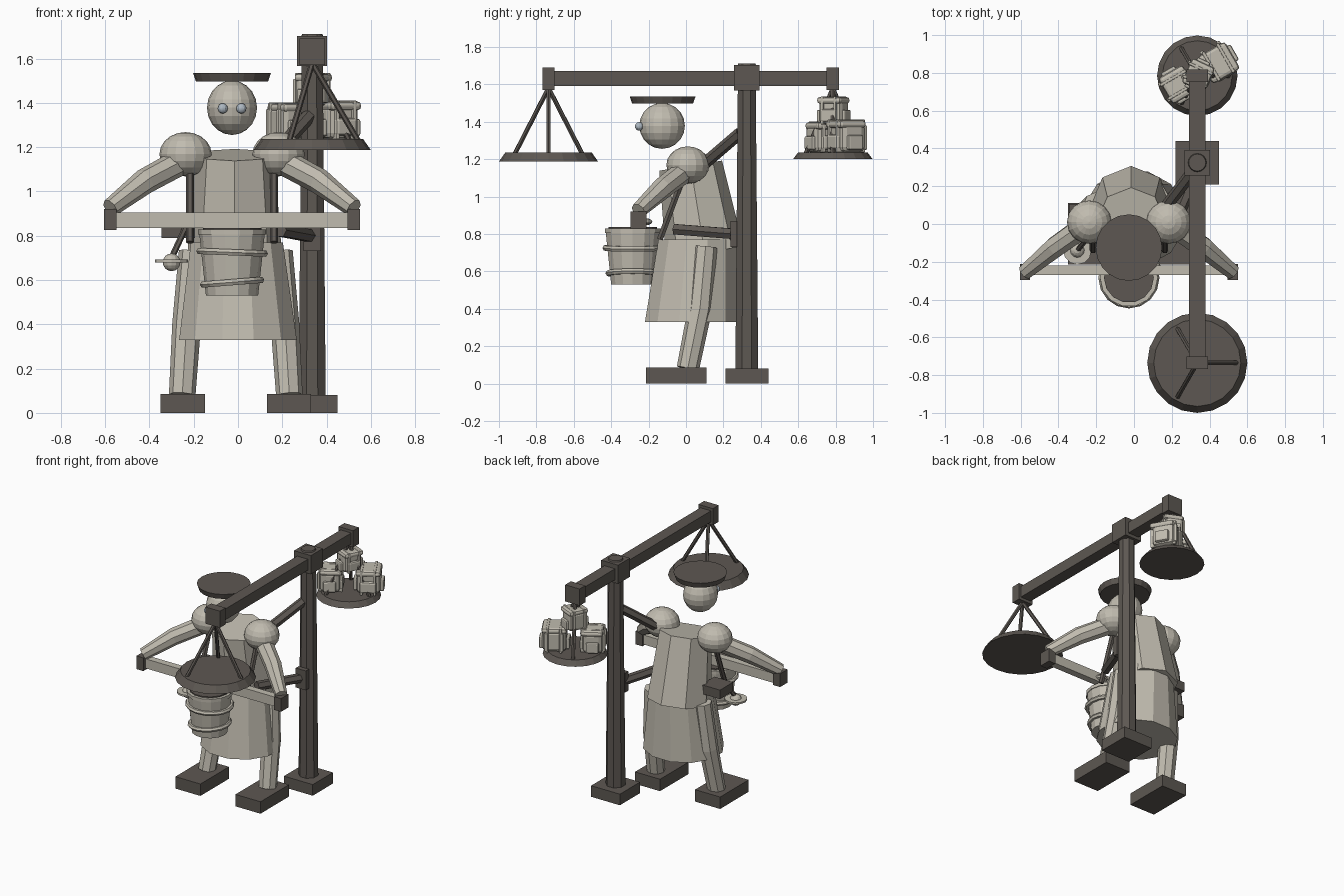
import bpy, bmesh, math
from mathutils import Vector, Matrix

cube = bpy.data.objects.get("Cube")
if cube:
    bpy.data.objects.remove(cube, do_unlink=True)


def material(name, rgb):
    m = bpy.data.materials.new(name)
    m.use_nodes = True
    m.diffuse_color = (*rgb, 1)
    m.node_tree.nodes["Principled BSDF"].inputs["Base Color"].default_value = (*rgb, 1)
    return m


LIGHT = material("pale linen", (0.53, 0.50, 0.43))
DARK = material("dark wood", (0.11, 0.097, 0.085))
EYE = material("grey blue", (0.42, 0.48, 0.54))


def finish(name, bm, mat):
    bmesh.ops.recalc_face_normals(bm, faces=bm.faces)
    me = bpy.data.meshes.new(name)
    bm.to_mesh(me)
    bm.free()
    me.materials.append(mat)
    ob = bpy.data.objects.new(name, me)
    bpy.context.collection.objects.link(ob)
    return ob


def box(name, center, size, mat=DARK):
    bm = bmesh.new()
    bmesh.ops.create_cube(bm, size=1, matrix=Matrix.Translation(center) @ Matrix.Diagonal((*size, 1)))
    return finish(name, bm, mat)


def ball(name, center, radii, mat=LIGHT, seg=16, rings=10):
    bm = bmesh.new()
    bmesh.ops.create_uvsphere(bm, u_segments=seg, v_segments=rings, radius=1,
                              matrix=Matrix.Translation(center) @ Matrix.Diagonal((*radii, 1)))
    return finish(name, bm, mat)


def loft(name, pts, radii, sides=8, mat=DARK, normal=None, phase=0.0):
    """Closed tube through pts; each radius is a number or an (x, y) pair."""
    pts = [Vector(p) for p in pts]
    whole = (pts[-1] - pts[0]).normalized()
    ref = Vector((0, 1, 0)) if abs(whole.y) < 0.8 else Vector((0, 0, 1))
    bm = bmesh.new()
    rings = []
    for i, (p, r) in enumerate(zip(pts, radii)):
        n = Vector(normal) if normal else (pts[min(i + 1, len(pts) - 1)] - pts[max(i - 1, 0)]).normalized()
        u = ref.cross(n).normalized()
        v = n.cross(u)
        rx, ry = r if isinstance(r, tuple) else (r, r)
        angles = [math.tau * k / sides + phase for k in range(sides)]
        rings.append([bm.verts.new(p + u * rx * math.cos(a) + v * ry * math.sin(a)) for a in angles])
    for a, b in zip(rings, rings[1:]):
        for k in range(sides):
            j = (k + 1) % sides
            bm.faces.new((a[k], a[j], b[j], b[k]))
    bm.faces.new(rings[0])
    bm.faces.new(rings[-1])
    return finish(name, bm, mat)


def disc(name, x, y, z0, z1, r0, r1, sides=20, mat=DARK):
    return loft(name, [(x, y, z0), (x, y, z1)], [r0, r1], sides, mat)


def hoop(name, center, radius, thick, tilt, mat=LIGHT, seg=16):
    bm = bmesh.new()
    turn = Matrix.Translation(center) @ Matrix.Rotation(tilt, 4, 'Y')
    rings = []
    for i in range(seg):
        a = math.tau * i / seg
        ring = []
        for k in range(6):
            t = math.tau * k / 6
            d = radius + thick * math.cos(t)
            ring.append(bm.verts.new(turn @ Vector((d * math.cos(a), d * math.sin(a), thick * math.sin(t)))))
        rings.append(ring)
    for i in range(seg):
        a, b = rings[i], rings[(i + 1) % seg]
        for k in range(6):
            bm.faces.new((a[k], a[(k + 1) % 6], b[(k + 1) % 6], b[k]))
    return finish(name, bm, mat)


# Balance post with its beam
PX, PY = 0.335, 0.325
box("post_base", (PX, PY, 0.04), (0.23, 0.23, 0.08))
loft("post", [(PX, PY, 0.08), (PX, PY, 1.58)], [0.066, 0.052], 8, phase=math.pi / 8)
box("post_head", (PX, PY, 1.635), (0.135, 0.135, 0.135))
disc("post_cap", PX, PY, 1.70, 1.712, 0.05, 0.045, 16)
box("beam", (PX, 0.025, 1.63), (0.085, 1.53, 0.08))

# Hanging pans, each on three rods
for side, y, radius, low in (("front", -0.735, 0.265, 1.187), ("back", 0.785, 0.213, 1.2)):
    box(side + "_beam_end", (PX, y, 1.63), (0.115, 0.065, 0.12))
    disc(side + "_pan", PX, y, low, 1.236, radius, radius * 0.87)
    for k in range(3):
        a = math.tau * k / 3
        foot = (PX + radius * 0.78 * math.cos(a), y + radius * 0.78 * math.sin(a), 1.23)
        loft(f"{side}_rod_{k}", [foot, (PX, y, 1.58)], [0.013, 0.013], 6)


# Packs lying on the back pan
def pack(name, center, size, turn):
    bm = bmesh.new()
    place = Matrix.Translation(center) @ Matrix.Rotation(turn, 4, 'Z') @ Matrix.Diagonal((*size, 1))

    def part(c, s, bevel):
        new = bmesh.ops.create_cube(bm, size=1, matrix=Matrix.Translation(c) @ Matrix.Diagonal((*s, 1)))["verts"]
        edges = list({e for v in new for e in v.link_edges})
        bmesh.ops.bevel(bm, geom=edges, offset=bevel, segments=2, profile=0.5, affect='EDGES')

    part((0, 0, 0.45), (0.8, 0.8, 0.9), 0.16)
    part((0, -0.04, 0.86), (0.84, 0.88, 0.24), 0.1)
    part((0, -0.42, 0.32), (0.55, 0.18, 0.45), 0.07)
    for s in (-1, 1):
        part((s * 0.43, 0, 0.3), (0.16, 0.5, 0.45), 0.06)
        part((s * 0.22, -0.02, 0.5), (0.09, 0.93, 1.0), 0.03)
        part((s * 0.25, 0.44, 0.45), (0.12, 0.1, 0.75), 0.04)
    bmesh.ops.transform(bm, matrix=place, verts=bm.verts)
    finish(name, bm, LIGHT)


pack("pack_left", (0.225, 0.735, 1.236), (0.19, 0.17, 0.165), math.radians(120))
pack("pack_right", (0.445, 0.86, 1.236), (0.2, 0.19, 0.175), math.radians(30))
pack("pack_top", (0.335, 0.79, 1.385), (0.17, 0.15, 0.15), math.radians(65))

# Head, eyes and flat hat
CX = -0.027
ball("head", (CX, -0.128, 1.378), (0.113, 0.122, 0.123))
disc("hat", CX, -0.125, 1.497, 1.535, 0.163, 0.176, 20)
for s, side in ((-1, "right"), (1, "left")):
    ball(side + "_eye", (CX + s * 0.042, -0.25, 1.375), (0.023, 0.023, 0.023), EYE, 12, 8)

# Robe: leaning torso above a flared skirt
loft("torso", [(-0.015, 0.1, 0.70), (-0.015, 0.025, 1.165)], [(0.215, 0.21), (0.178, 0.17)], 8, LIGHT)
loft("skirt", [(0, 0.03, 0.33), (-0.005, 0.06, 0.77)], [(0.275, 0.258), (0.215, 0.215)], 12, LIGHT,
     normal=(0, 0, 1), phase=math.pi / 12)

# Limbs, shoulders, feet and the straps at the sides
for s, side in ((-1, "right"), (1, "left")):
    def at(x, y, z):
        return (CX + s * x, y, z)

    ball(side + "_shoulder", at(0.21, 0.01, 1.168), (0.118, 0.115, 0.1))
    loft(side + "_arm", [at(0.22, 0, 1.14), at(0.395, -0.125, 1.045), at(0.55, -0.255, 0.925)],
         [0.06, 0.058, 0.042], 8, LIGHT)
    loft(side + "_leg", [(s * 0.195 - 0.01, 0.105, 0.73), (s * 0.222 - 0.01, 0.075, 0.4),
                         (s * 0.242 - 0.01, 0.01, 0.08)], [0.062, 0.065, 0.06], 8, LIGHT)
    box(side + "_foot", (s * 0.24 - 0.01, -0.052, 0.043), (0.2, 0.325, 0.086))
    box(side + "_bar_end", at(0.55, -0.253, 0.873), (0.055, 0.085, 0.095))
    loft(side + "_strap", [at(0.19, -0.02, 1.09), at(0.19, -0.14, 0.77)], [0.018, 0.018], 6)

# Carrying bar
box("carry_bar", (CX, -0.245, 0.87), (1.1, 0.05, 0.068), LIGHT)

# Bucket with hoops, dark rim plate and a small dish
disc("bucket", CX, -0.285, 0.53, 0.81, 0.118, 0.148, 14, LIGHT)
disc("bucket_rim", CX, -0.285, 0.805, 0.828, 0.153, 0.153, 14, LIGHT)
disc("bucket_lid", CX, -0.285, 0.828, 0.836, 0.132, 0.132, 14)
hoop("upper_hoop", (CX, -0.285, 0.725), 0.146, 0.016, 0.04)
hoop("lower_hoop", (CX, -0.285, 0.59), 0.13, 0.016, -0.08)
ball("small_dish", (0.095, -0.225, 0.865), (0.046, 0.046, 0.02), LIGHT, 12, 6)

# Ladle at the right hip
loft("ladle_handle", [(-0.235, -0.06, 0.84), (-0.3, -0.14, 0.7)], [0.014, 0.014], 6)
disc("ladle_plate", -0.3, -0.14, 0.68, 0.692, 0.075, 0.075, 12, LIGHT)
ball("ladle_bowl", (-0.3, -0.14, 0.68), (0.04, 0.04, 0.04), LIGHT, 12, 8)

# Braces from the body to the post, and the hip block
loft("upper_brace", [(0.16, 0.08, 1.16), (0.32, 0.29, 1.34)], [0.032, 0.032], 6)
loft("lower_brace", [(0.19, -0.06, 0.825), (0.325, 0.26, 0.8)], [0.032, 0.032], 6)
box("brace_plate", (PX, 0.255, 0.8), (0.08, 0.035, 0.14))
box("hip_block", (-0.27, 0.03, 0.822), (0.15, 0.15, 0.065))
